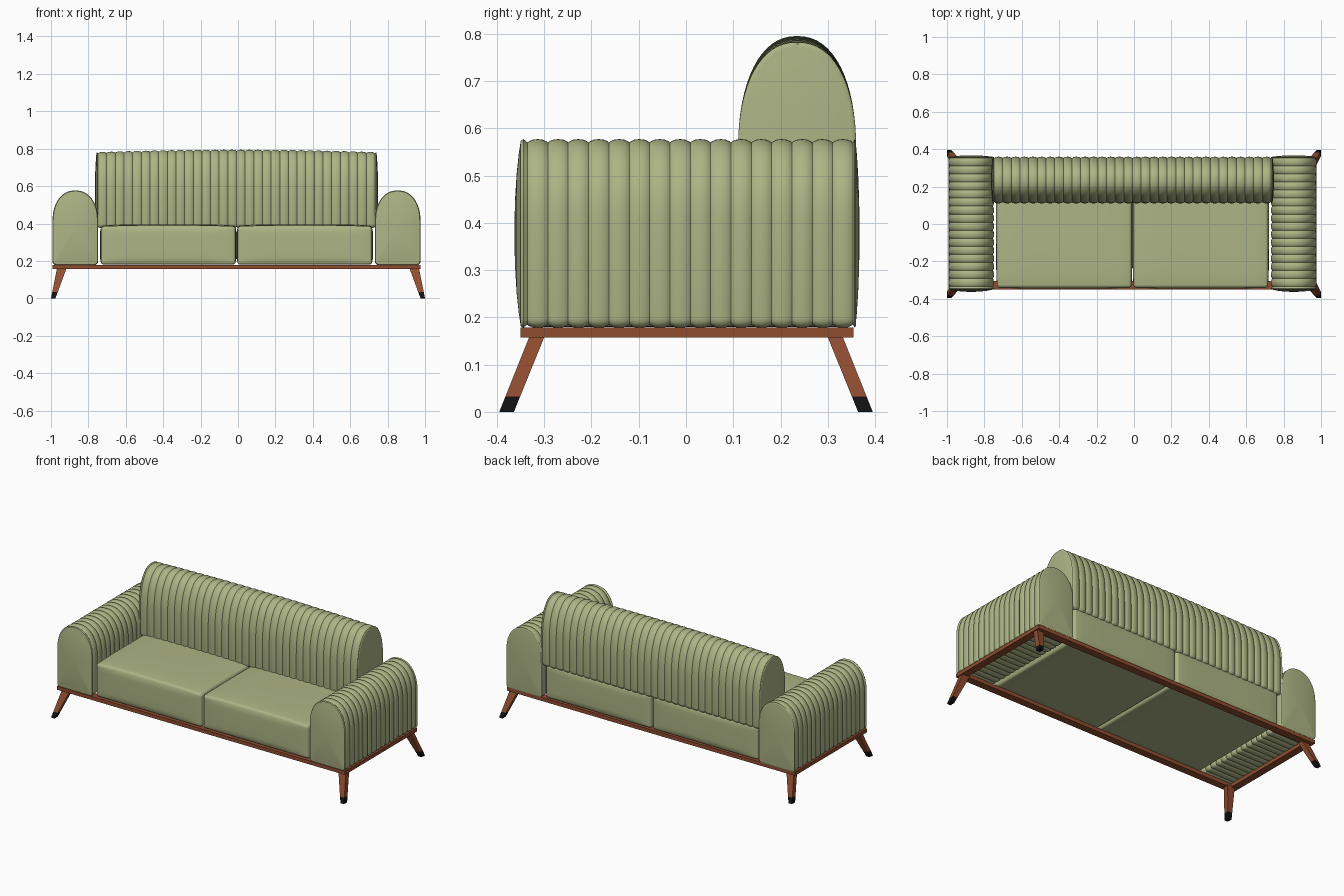
import bpy, bmesh, math
from mathutils import Vector

if "Cube" in bpy.data.objects:
    bpy.data.objects.remove(bpy.data.objects["Cube"])


def material(name, rgb):
    m = bpy.data.materials.new(name)
    m.diffuse_color = (*rgb, 1)
    m.use_nodes = True
    m.node_tree.nodes["Principled BSDF"].inputs["Base Color"].default_value = m.diffuse_color
    return m


GREEN = material("sage_upholstery", (0.42, 0.46, 0.235))
WOOD = material("reddish_wood", (0.28, 0.075, 0.03))
BLACK = material("black_foot", (0.006, 0.006, 0.006))
CX, CY = -0.008, 0.002     # centre of the sofa body


def finish(name, bm, mats, angle=40):
    bmesh.ops.recalc_face_normals(bm, faces=bm.faces)
    me = bpy.data.meshes.new(name)
    bm.to_mesh(me)
    bm.free()
    for m in mats:
        me.materials.append(m)
    ob = bpy.data.objects.new(name, me)
    bpy.context.collection.objects.link(ob)
    bpy.ops.object.select_all(action='DESELECT')
    ob.select_set(True)
    bpy.context.view_layer.objects.active = ob
    bpy.ops.object.shade_smooth_by_angle(angle=math.radians(angle))
    return ob


def bevel_sharp(bm, width, segments):
    edges = [e for e in bm.edges if len(e.link_faces) == 2 and e.calc_face_angle() > 1]
    bmesh.ops.bevel(bm, geom=edges, offset=width, segments=segments,
                    profile=0.5, affect='EDGES')


def arch_profile(hw, z0, z1, z2, n, r=0.02, steps=32):
    """Closed outline: rounded bottom corners, straight sides, domed top."""
    pts = []
    for i in range(5):
        a = math.radians(-90 + 22.5 * i)
        pts.append((hw - r + r * math.cos(a), z0 + r + r * math.sin(a)))
    for i in range(steps + 1):
        a = math.pi * i / steps
        c, s = math.cos(a), math.sin(a)
        pts.append((math.copysign(abs(c) ** (2 / n), c) * hw, z1 + (z2 - z1) * abs(s) ** (2 / n)))
    for i in range(5):
        a = math.radians(180 + 22.5 * i)
        pts.append((-hw + r + r * math.cos(a), z0 + r + r * math.sin(a)))
    return [Vector(p) for p in pts]


def ribbed_roll(name, prof, start, end, ribs, cap0, cap1, depth, place, arch=0.0):
    """Channel-tufted bolster swept along an axis, with bulging end caps."""
    n = len(prof)
    normals = []
    for i in range(n):
        t = prof[(i + 1) % n] - prof[i - 1]
        normals.append(Vector((t.y, -t.x)).normalized())
    mid = Vector((0, (min(p.y for p in prof) + max(p.y for p in prof)) / 2))
    pitch = (end - start) / ribs
    # stations: (position, inset, scale towards the centre)
    st = []
    for pos, f in ((1.0, 0.0), (0.95, 0.35), (0.8, 0.65), (0.5, 0.9)):
        st.append((start - cap0[0] - cap0[1] * pos, 0.006, max(f, 0.02) if pos == 1 else 0))
    caps = ((0.02, 1.0), (0.35, 0.9), (0.65, 0.62), (0.86, 0.28), (0.96, 0.05))
    st = [(start - cap0[0] - cap0[1] * b, 0.004, s) for s, b in caps]
    st += [(start - cap0[0], 0.004, 1), (start - cap0[0] * 0.6, 0, 1)]
    for k in range(ribs):
        for t in (0, 0.08, 0.25, 0.5, 0.75, 0.92):
            st.append((start + (k + t) * pitch, depth * abs(2 * t - 1) ** 2.6, 1))
    st += [(end, depth, 1), (end + cap1[0] * 0.6, 0, 1), (end + cap1[0], 0.004, 1)]
    st += [(end + cap1[0] + cap1[1] * b, 0.004, s) for s, b in reversed(caps)]
    bm = bmesh.new()
    rings = []
    for pos, inset, s in st:
        u = 2 * (pos - start) / (end - start) - 1
        ring = []
        for p, nn in zip(prof, normals):
            q = mid + (p - nn * inset - mid) * s
            if q.y > mid.y:
                q.y -= arch * u * u * (q.y - mid.y) / (prof[20].y - mid.y)
            ring.append(bm.verts.new(place(pos, q.x, q.y)))
        rings.append(ring)
    for a, b in zip(rings, rings[1:]):
        for i in range(n):
            j = (i + 1) % n
            bm.faces.new((a[i], a[j], b[j], b[i]))
    bm.faces.new(rings[0])
    bm.faces.new(rings[-1])
    return finish(name, bm, [GREEN])


# Arms: ribs run along y
arm = arch_profile(0.122, 0.178, 0.41, 0.577, 2.2)
for side, name in ((-1, "left_arm"), (1, "right_arm")):
    cx = CX + side * 0.862
    ribbed_roll(name, arm, -0.335, 0.353, 16, (0.015, 0.013), (0.006, 0.008), 0.007,
                lambda p, u, z, cx=cx: (cx + u, p, z))

# Backrest: ribs run along x, resting on the seat
back = arch_profile(0.125, 0.375, 0.55, 0.795, 2.25)
ribbed_roll("backrest", back, CX - 0.74, CX + 0.74, 32, (0.009, 0.008), (0.009, 0.008),
            0.007, lambda p, u, z: (p, 0.235 + u, z), arch=0.013)

# Seat cushions: soft boxes with slightly swollen faces
for side, name in ((-1, "left_seat_cushion"), (1, "right_seat_cushion")):
    bm = bmesh.new()
    bmesh.ops.create_cube(bm, size=2)
    bmesh.ops.subdivide_edges(bm, edges=bm.edges[:], cuts=9, use_grid_fill=True)
    for v in bm.verts:
        x, y, z = v.co
        fx, fy, fz = 1 - x ** 4, 1 - y ** 4, 1 - z ** 4
        top = 0.012 * (fx + fy) / 2 if z > 0 else 0
        v.co = (CX + side * 0.365 + x * (0.36 + 0.005 * fy * fz),
                0.004 + y * (0.345 + 0.004 * fx * fz),
                0.282 + z * (0.102 + top))
    bevel_sharp(bm, 0.016, 4)
    finish(name, bm, [GREEN], 50)

# Wooden base: open rectangular ring
bm = bmesh.new()
loops = []
for hx, hy, z in ((0.983, 0.352, 0.157), (0.983, 0.352, 0.179),
                  (0.938, 0.307, 0.179), (0.938, 0.307, 0.157)):
    loops.append([bm.verts.new((CX + sx * hx, CY + sy * hy, z))
                  for sx, sy in ((-1, -1), (1, -1), (1, 1), (-1, 1))])
for k in range(4):
    a, b = loops[k], loops[(k + 1) % 4]
    for i in range(4):
        j = (i + 1) % 4
        bm.faces.new((a[i], a[j], b[j], b[i]))
bevel_sharp(bm, 0.005, 3)
finish("base_frame", bm, [WOOD])

# Splayed tapered legs with black feet
TOP, FOOT = (0.917, 0.968, 0.299, 0.331), (0.976, 1.0, 0.364, 0.395)
for sx, xn in ((-1, "left"), (1, "right")):
    for sy, yn in ((-1, "front"), (1, "back")):
        bm = bmesh.new()
        rings = []
        for z in (0, 0.033, 0.162):
            t = z / 0.16
            x0, x1, y0, y1 = (f + (g - f) * t for f, g in zip(FOOT, TOP))
            rings.append([bm.verts.new((sx * x, sy * y, z))
                          for x, y in ((x0, y0), (x1, y0), (x1, y1), (x0, y1))])
        bm.faces.new(rings[0]).material_index = 1
        bm.faces.new(rings[2])
        for k in range(2):
            for i in range(4):
                j = (i + 1) % 4
                f = bm.faces.new((rings[k][i], rings[k][j], rings[k + 1][j], rings[k + 1][i]))
                f.material_index = 1 - k
        finish(f"{yn}_{xn}_leg", bm, [WOOD, BLACK], 30)
